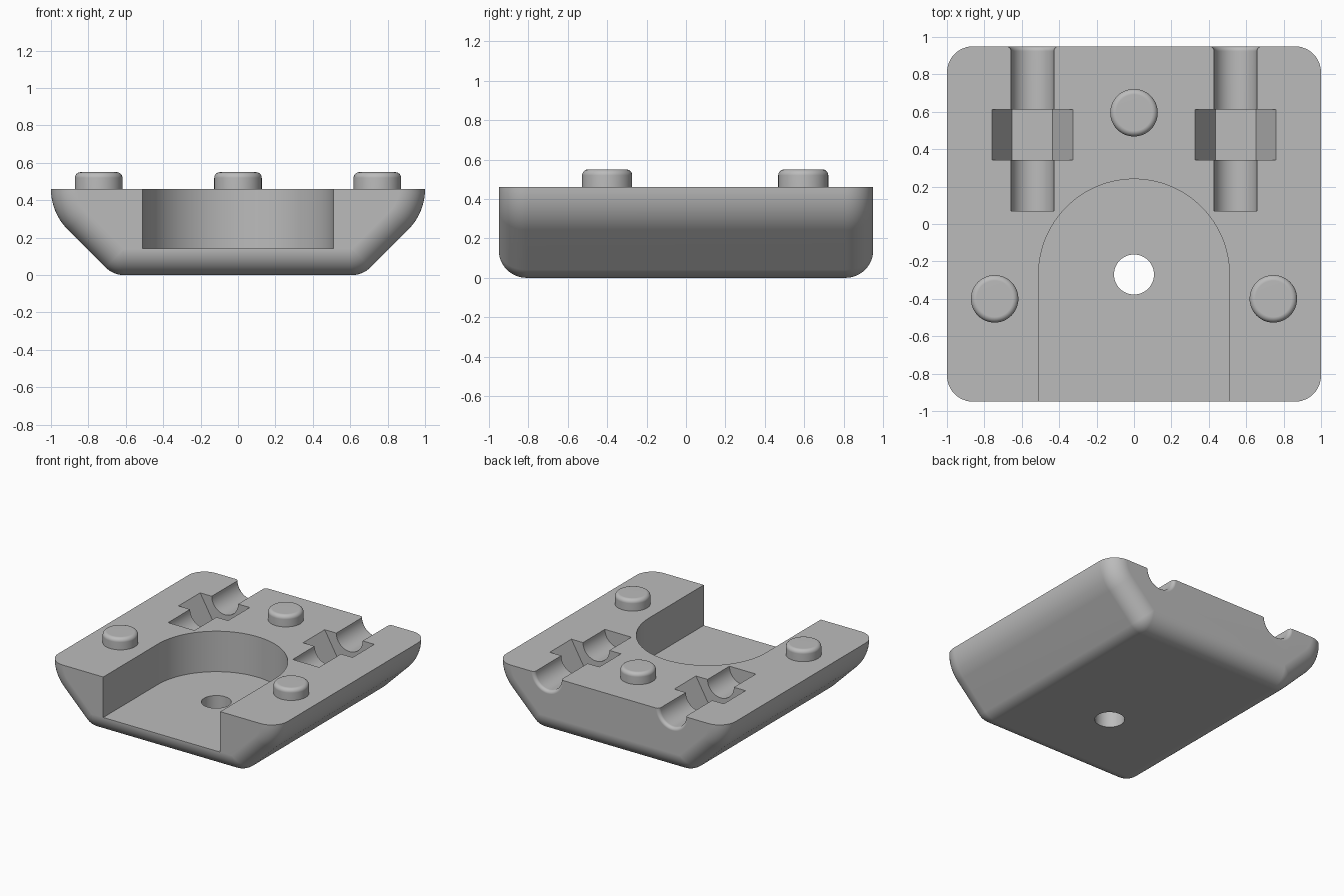
import bpy, bmesh
from math import sin, cos, pi, radians, tan, sqrt
from mathutils import Matrix

if "Cube" in bpy.data.objects:
    bpy.data.objects.remove(bpy.data.objects["Cube"], do_unlink=True)

grey = bpy.data.materials.new("plain grey")
grey.use_nodes = True
COLOUR = (0.5, 0.5, 0.5, 1)
grey.diffuse_color = COLOUR
grey.node_tree.nodes["Principled BSDF"].inputs["Base Color"].default_value = COLOUR

TOP, HALF_Y, ROUND = 0.46, 0.95, 0.14
SIDE_ROUND = 0.307


def make(name, bm):
    bmesh.ops.recalc_face_normals(bm, faces=bm.faces)
    mesh = bpy.data.meshes.new(name)
    bm.to_mesh(mesh)
    bm.free()
    mesh.materials.append(grey)
    obj = bpy.data.objects.new(name, mesh)
    bpy.context.collection.objects.link(obj)
    return obj


def loft(name, rings):
    """Skin a row of equal-length closed rings and cap both ends."""
    bm = bmesh.new()
    rows = [[bm.verts.new(p) for p in ring] for ring in rings]
    n = len(rows[0])
    for a, b in zip(rows, rows[1:]):
        for i in range(n):
            j = (i + 1) % n
            bm.faces.new((a[i], a[j], b[j], b[i]))
    bm.faces.new(rows[0])
    bm.faces.new(rows[-1])
    bmesh.ops.remove_doubles(bm, verts=bm.verts, dist=1e-5)
    return make(name, bm)


def circle_ring(x, y, z, r, n):
    """Ring around the y axis direction, with flat-bottomed hexagons for n = 6."""
    return [(x + r * cos(2 * pi * i / n), y, z + r * sin(2 * pi * i / n)) for i in range(n)]


def smooth(obj):
    bpy.ops.object.select_all(action='DESELECT')
    obj.select_set(True)
    bpy.context.view_layer.objects.active = obj
    bpy.ops.object.shade_smooth_by_angle(angle=radians(30))
    obj.modifiers.new("Face weighted shading", 'WEIGHTED_NORMAL').keep_sharp = True


# Body: a chamfered tray section, inset toward both ends to round them
def section(y, inset):
    def arc(cx, cz, r, a0, a1, n=10):
        return [(cx + r * cos(radians(a0 + (a1 - a0) * i / n)),
                 cz + r * sin(radians(a0 + (a1 - a0) * i / n))) for i in range(n + 1)]
    low_x = 0.667 - ROUND * tan(pi / 8)
    half = (arc(1 - SIDE_ROUND, TOP, SIDE_ROUND - inset, 0, -45)
            + arc(low_x, ROUND, ROUND - inset, -45, -90))
    return [(x, y, z) for x, z in half] + [(-x, y, z) for x, z in reversed(half)]


STEPS = 12
ends = []
for i in range(STEPS + 1):
    a = pi / 2 * i / STEPS
    ends.append((HALF_Y - ROUND + ROUND * cos(a), ROUND * (1 - sin(a))))
rings = [section(-y, d) for y, d in ends] + [section(y, d) for y, d in reversed(ends)]
body = loft("body", rings)

cutters = []

# Arched pocket open to the front
arch = [(0.51 * cos(pi * i / 64), -0.27 + 0.51 * sin(pi * i / 64)) for i in range(65)]
arch += [(-0.51, -1.2), (0.51, -1.2)]
cutters.append(loft("pocket_cutter", [[(x, y, z) for x, y in arch] for z in (0.141, 0.8)]))

# Screw hole through the floor
hole = [(0.107 * cos(2 * pi * i / 48), -0.27 + 0.107 * sin(2 * pi * i / 48)) for i in range(48)]
cutters.append(loft("hole_cutter", [[(x, y, z) for x, y in hole] for z in (-0.2, 0.3)]))

# Bolt grooves with a flared mouth at the back, and hexagonal nut recesses
FLARE = 0.025
for side in (-1, 1):
    x = side * 0.543
    profile = [(0.07, 0.115)]
    for i in range(7):
        a = pi / 2 * i / 6
        profile.append((HALF_Y - FLARE + FLARE * sin(a), 0.115 + FLARE * (1 - cos(a))))
    profile.append((1.1, 0.115 + FLARE))
    cutters.append(loft("groove_cutter", [circle_ring(x, y, TOP, r, 48) for y, r in profile]))
    cutters.append(loft("nut_cutter", [circle_ring(x, y, TOP, 0.216, 6) for y in (0.343, 0.613)]))

for cutter in cutters:
    cutter.hide_render = True
    cut = body.modifiers.new("Cut", 'BOOLEAN')
    cut.operation = 'DIFFERENCE'
    cut.solver = 'EXACT'
    cut.object = cutter
    bpy.context.view_layer.objects.active = body
    bpy.ops.object.modifier_apply(modifier=cut.name)
    bpy.data.objects.remove(cutter, do_unlink=True)
smooth(body)

# Locating pegs with rounded tops
for name, x, y in (("back_peg", 0, 0.595), ("left_peg", 0.745, -0.4), ("right_peg", -0.745, -0.4)):
    outline = [(TOP - 0.01, 0.127)]
    for i in range(7):
        a = pi / 2 * i / 6
        outline.append((0.52 + 0.03 * sin(a), 0.097 + 0.03 * cos(a)))
    peg = loft(name, [[(x + r * cos(2 * pi * i / 48), y + r * sin(2 * pi * i / 48), z)
                       for i in range(48)] for z, r in outline])
    smooth(peg)
